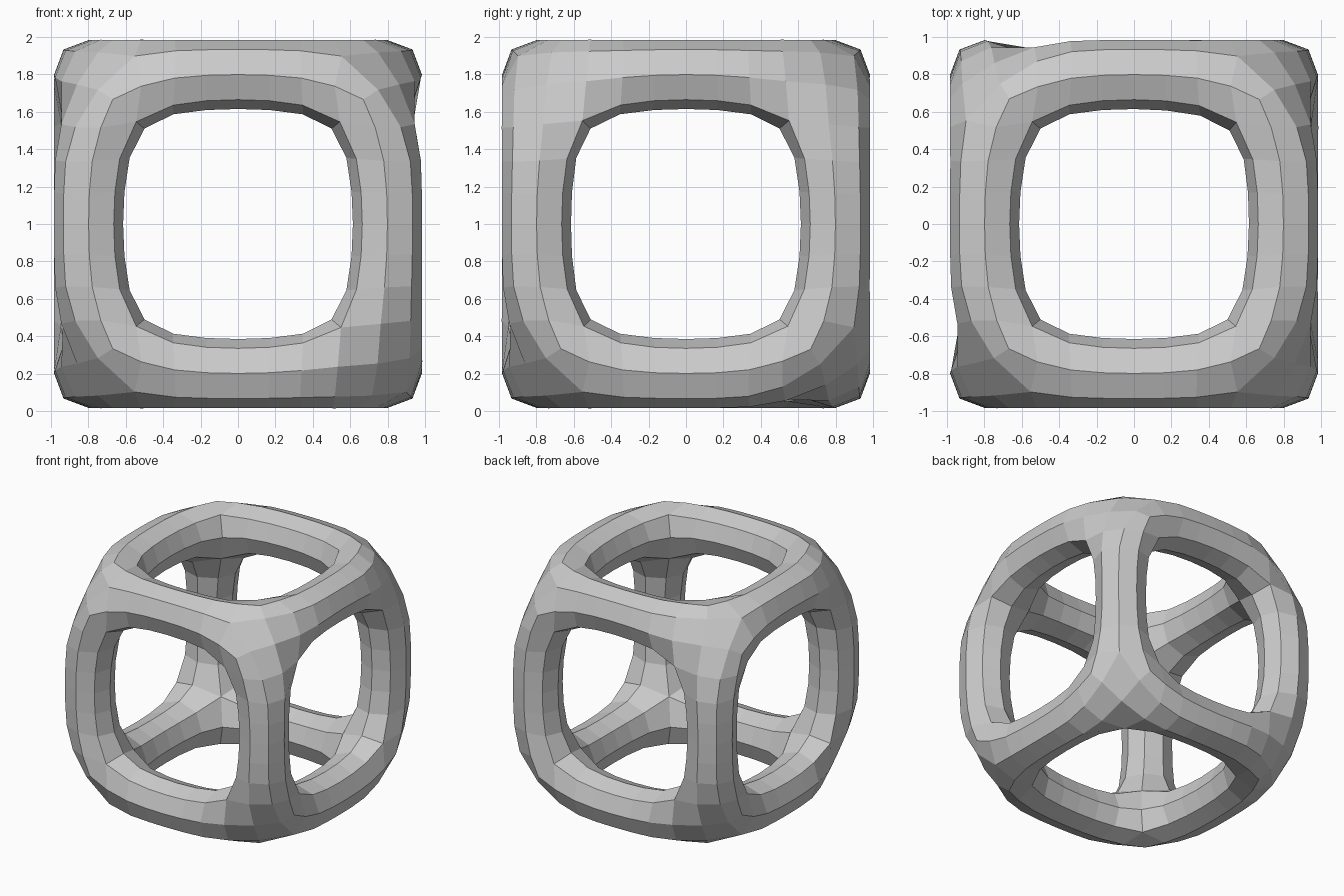
import bpy

if "Cube" in bpy.data.objects:
    bpy.data.objects.remove(bpy.data.objects["Cube"])

# Cube cage: twelve rounded bars, outer size 2 = 0.8 * (2 + 2 * 0.25)
bpy.ops.mesh.primitive_cube_add(size=2, location=(0, 0, 1))
cage = bpy.context.object
cage.name = "cube_frame"
cage.scale = (0.8, 0.8, 0.8)

# Skin thickens every cube edge into a square bar
skin = cage.modifiers.new("bars", 'SKIN')
if not cage.data.skin_vertices:
    bpy.ops.mesh.customdata_skin_add()
for i, v in enumerate(cage.data.skin_vertices[0].data):
    v.radius = (0.25, 0.25)
    v.use_root = (i == 0)

# One subdivision turns the bars into octagonal sections
sub = cage.modifiers.new("rounding", 'SUBSURF')
sub.levels = 1
sub.render_levels = 1
